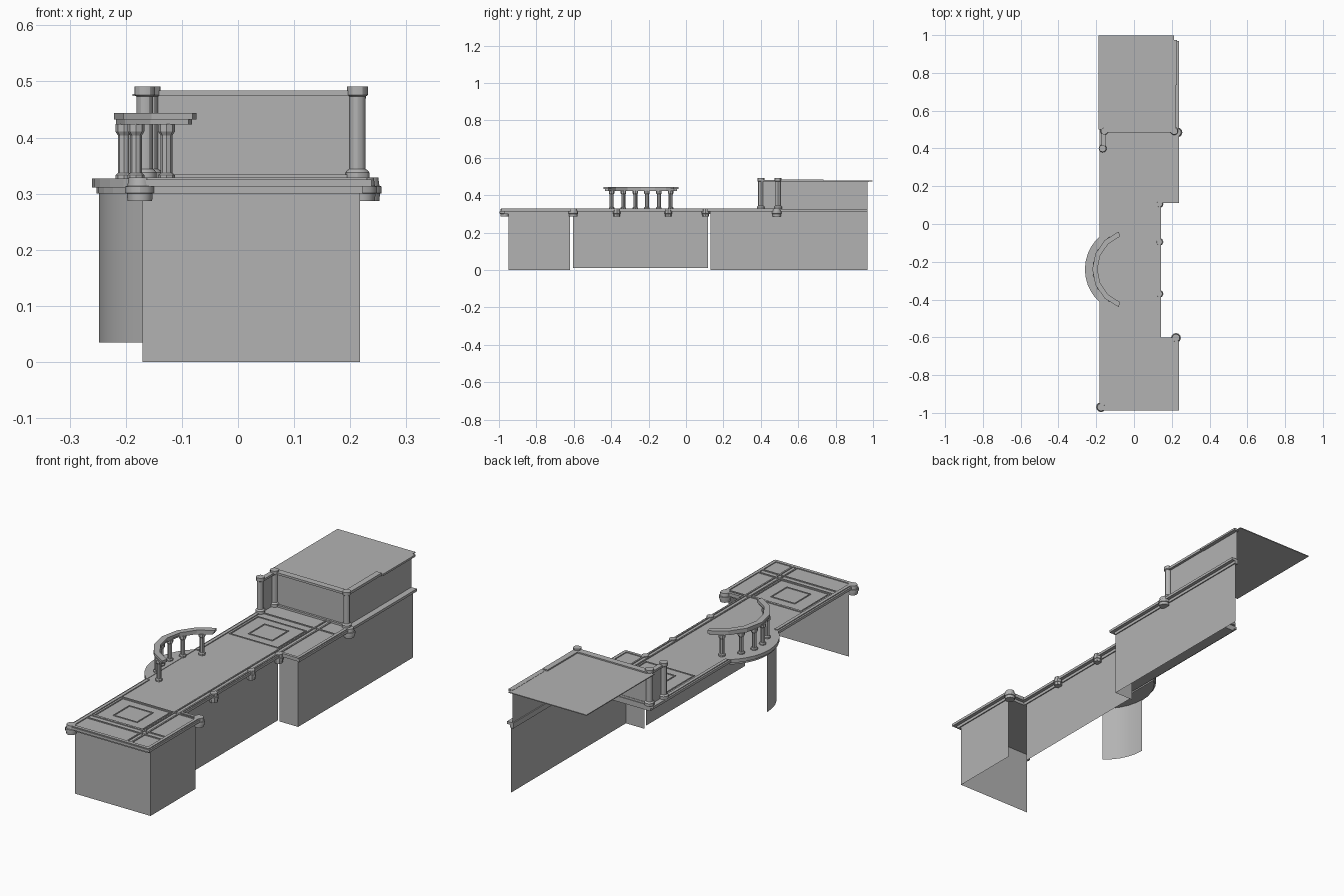
import bpy, bmesh, math

if "Cube" in bpy.data.objects:
    bpy.data.objects.remove(bpy.data.objects["Cube"])

GREY = bpy.data.materials.new("stone_grey")
GREY.diffuse_color = (0.45, 0.45, 0.45, 1)
GREY.use_nodes = True
GREY.node_tree.nodes["Principled BSDF"].inputs["Base Color"].default_value = GREY.diffuse_color

def finish(name, bm, smooth=False):
    bmesh.ops.recalc_face_normals(bm, faces=bm.faces)
    me = bpy.data.meshes.new(name)
    bm.to_mesh(me)
    bm.free()
    me.materials.append(GREY)
    ob = bpy.data.objects.new(name, me)
    bpy.context.collection.objects.link(ob)
    if smooth:
        bpy.context.view_layer.objects.active = ob
        ob.select_set(True)
        bpy.ops.object.shade_smooth_by_angle()
        ob.select_set(False)
    return ob

def box(name, x0, x1, y0, y1, z0, z1):
    return slab(name, [(x0, y0), (x1, y0), (x1, y1), (x0, y1)], z0, z1)

def slab(name, outline, z0, z1):
    bm = bmesh.new()
    f = bm.faces.new([bm.verts.new((x, y, z0)) for x, y in outline])
    r = bmesh.ops.extrude_face_region(bm, geom=[f])
    for v in r['geom']:
        if isinstance(v, bmesh.types.BMVert):
            v.co.z = z1
    bm.normal_update()
    return finish(name, bm)

def wall(name, path, z0, z1, smooth=False):
    """Open sheet standing along a plan path."""
    bm = bmesh.new()
    cols = [(bm.verts.new((x, y, z0)), bm.verts.new((x, y, z1))) for x, y in path]
    for a, b in zip(cols, cols[1:]):
        bm.faces.new((a[0], b[0], b[1], a[1]))
    return finish(name, bm, smooth)

def turned(name, x, y, profile, sides=12):
    """Lathe a closed (radius, z) profile."""
    bm = bmesh.new()
    rings = [[bm.verts.new((x + r * math.cos(2 * math.pi * i / sides),
                            y + r * math.sin(2 * math.pi * i / sides), z))
              for i in range(sides)] for r, z in profile]
    for a, b in zip(rings, rings[1:]):
        for i in range(sides):
            j = (i + 1) % sides
            bm.faces.new((a[i], a[j], b[j], b[i]))
    bm.faces.new(rings[0])
    bm.faces.new(rings[-1])
    return finish(name, bm, True)

def frame(name, x0, x1, y0, y1, z0, z1, w=0.005):
    box(name + "_front", x0, x1, y0, y0 + w, z0, z1)
    box(name + "_back", x0, x1, y1 - w, y1, z0, z1)
    box(name + "_left", x0, x0 + w, y0 + w, y1 - w, z0, z1)
    box(name + "_right", x1 - w, x1, y0 + w, y1 - w, z0, z1)

MID = -0.24  # centre of the balcony in y

def arc(cx, radius, half, n=10):
    a = math.asin(half / radius)
    return [(cx - radius * math.cos(-a + 2 * a * i / n),
             MID + radius * math.sin(-a + 2 * a * i / n)) for i in range(n + 1)]

# deck: two stepped layers following the same plan
def plan(o):
    return [(-0.175 - o, -0.98 - o), (0.23 + o, -0.98 - o), (0.23 + o, -0.61 + o),
            (0.135 + o, -0.61 + o), (0.135 + o, 0.12 - o), (0.23 + o, 0.12 - o),
            (0.23 + o, 0.50), (-0.175 - o, 0.50)]
slab("deck_under_moulding", plan(-0.008), 0.30, 0.313)
slab("deck", plan(0.008), 0.313, 0.325)
box("side_cornice_lower", 0.205, 0.222, 0.50, 0.97, 0.30, 0.313)
box("side_cornice_upper", 0.205, 0.238, 0.50, 0.97, 0.313, 0.325)

# raised edging and panel lines on the deck
Z0, Z1 = 0.325, 0.329
box("inner_long_rib", 0.108, 0.114, -0.98, 0.49, Z0, Z1)
box("outer_long_rib", 0.130, 0.137, -0.98, 0.49, Z0, Z1)
box("left_edging", -0.175, -0.160, -0.98, -0.42, Z0, Z1)
box("left_edging_rear", -0.175, -0.160, -0.06, 0.40, Z0, Z1)
box("front_edging", -0.175, 0.23, -0.985, -0.97, Z0, Z1)
for n, y0, y1 in (("front", -0.98, -0.61), ("rear", 0.12, 0.50)):
    box(n + "_outer_edging", 0.218, 0.232, y0, y1, Z0, Z1)
box("front_step_edging", 0.138, 0.23, -0.615, -0.602, Z0, Z1)
box("rear_step_edging", 0.138, 0.23, 0.112, 0.125, Z0, Z1)
for i, y in enumerate((-0.875, -0.845, -0.625, 0.40)):
    box(f"cross_rib_{i}", -0.16, 0.218, y - 0.003, y + 0.003, Z0, Z1)
for n, y in (("front", -0.735), ("rear", 0.255)):
    frame(n + "_panel", -0.15, 0.10, y - 0.105, y + 0.105, Z0, Z1 - 0.001)
    frame(n + "_inner_panel", -0.085, 0.04, y - 0.06, y + 0.06, Z0, Z1 - 0.001)

# lower walls, open sheets
wall("front_block_walls", [(-0.17, -0.95), (0.217, -0.95), (0.217, -0.62)], 0, 0.302)
wall("middle_wall", [(0.122, -0.605), (0.122, 0.118)], 0.01, 0.302)
wall("rear_block_walls", [(0.122, 0.13), (0.217, 0.13), (0.217, 0.97)], 0, 0.302)

# curved balcony
slab("balcony_floor", arc(-0.027, 0.233, 0.18), 0.311, 0.327)
slab("balcony_under_moulding", arc(-0.027, 0.225, 0.17), 0.300, 0.311)
wall("balcony_wall", arc(-0.027, 0.221, 0.175)[:6], 0.035, 0.311, True)

# handrail and balusters
slab("handrail", arc(-0.008, 0.213, 0.200, 6) + arc(-0.008, 0.186, 0.174, 6)[::-1], 0.432, 0.444)
slab("handrail_underside", arc(-0.008, 0.209, 0.193, 6) + arc(-0.008, 0.190, 0.175, 6)[::-1], 0.423, 0.432)
BAL = [(0.015, 0.325), (0.015, 0.333), (0.0105, 0.337), (0.0105, 0.404),
       (0.015, 0.411), (0.015, 0.424)]
for s in (-1, 1):
    for i, d in enumerate((0.031, 0.095, 0.158)):
        turned(f"baluster_{'front' if s < 0 else 'rear'}_{i}",
               -0.008 - math.sqrt(0.0392 - d * d), MID + s * d, BAL, 8)

# raised block: roof, walls and edge trim, open at the back and left
box("roof", -0.188, 0.212, 0.50, 0.997, 0.474, 0.478)
box("roof_front_trim", -0.16, 0.215, 0.485, 0.515, 0.474, 0.484)
box("roof_side_trim_front", 0.195, 0.222, 0.50, 0.735, 0.472, 0.484)
box("roof_side_trim_rear", 0.205, 0.228, 0.735, 0.975, 0.470, 0.479)
wall("raised_block_walls", [(-0.16, 0.40), (-0.16, 0.495), (0.21, 0.495), (0.21, 0.97)], 0.325, 0.476)
box("raised_block_skirting", -0.16, 0.215, 0.485, 0.497, 0.325, 0.334)
box("short_panel_trim", -0.172, -0.15, 0.40, 0.495, 0.472, 0.482)

# columns
COL = [(0.021, 0.325), (0.021, 0.338), (0.0175, 0.342), (0.0145, 0.344), (0.0145, 0.473),
       (0.0185, 0.476), (0.0185, 0.491)]
for n, x, y in (("left_front", -0.166, 0.40), ("left_rear", -0.157, 0.492), ("right", 0.213, 0.492)):
    turned("column_" + n, x, y, COL)

# round bosses under and over the deck edge
BOSS = [(0.022, 0.287), (0.023, 0.300), (0.026, 0.301), (0.026, 0.313),
        (0.022, 0.314), (0.020, 0.329)]
for i, (x, y) in enumerate(((-0.175, -0.97), (0.222, -0.603), (0.230, 0.485))):
    turned(f"corner_boss_{i}", x, y, BOSS)
for i, (x, y) in enumerate(((0.135, -0.37), (0.135, -0.095), (0.135, 0.105))):
    turned(f"edge_boss_{i}", x, y, [(r * 0.8, z) for r, z in BOSS], 8)
